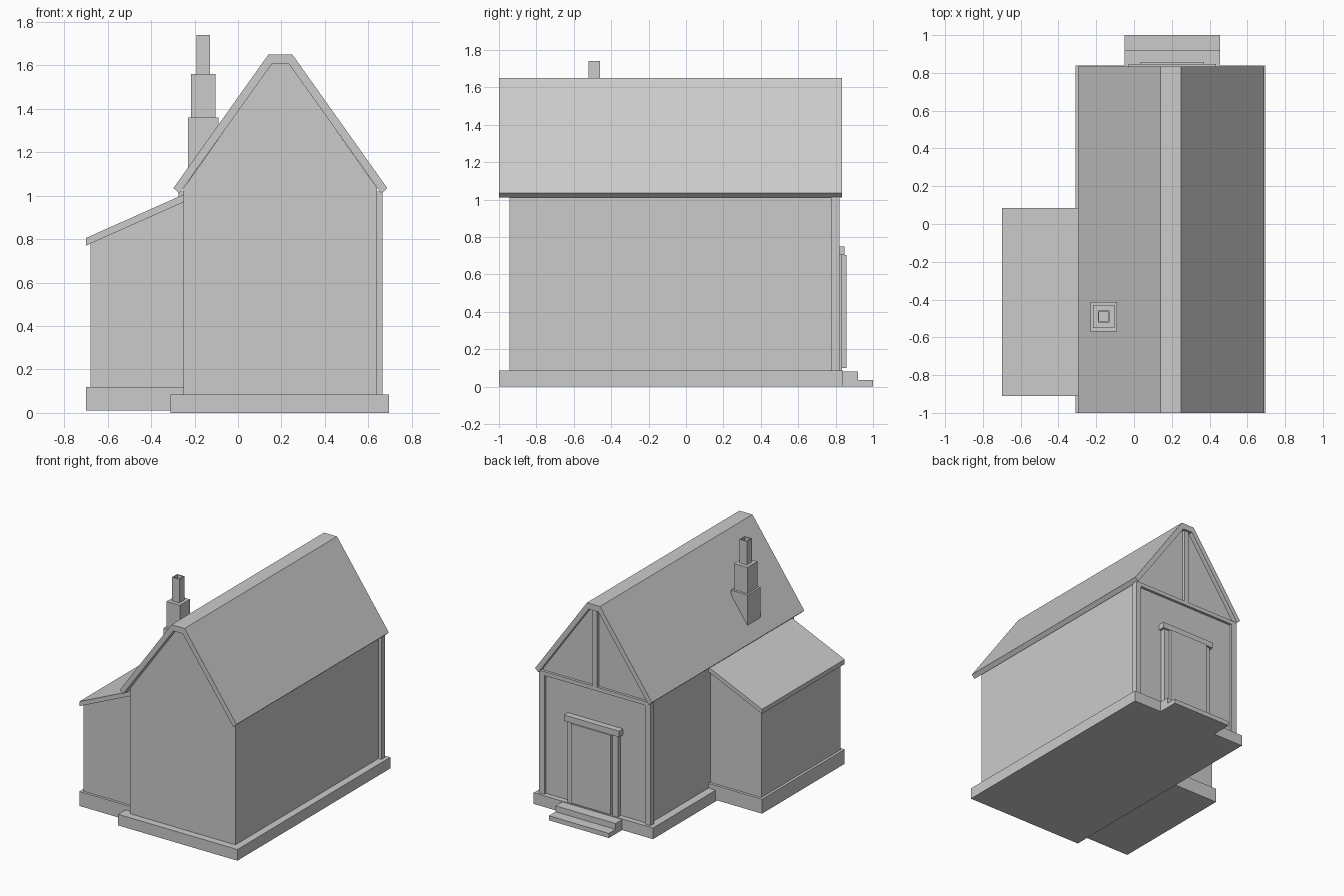
import bpy, bmesh

if "Cube" in bpy.data.objects:
    bpy.data.objects.remove(bpy.data.objects["Cube"])

CX = 0.195  # ridge line of the main house


def to_object(name, bm):
    bmesh.ops.recalc_face_normals(bm, faces=bm.faces[:])
    mesh = bpy.data.meshes.new(name)
    bm.to_mesh(mesh)
    bm.free()
    obj = bpy.data.objects.new(name, mesh)
    bpy.context.collection.objects.link(obj)
    return obj


def prism(name, profile, y0, y1):
    """Extrude an (x, z) profile along y."""
    bm = bmesh.new()
    face = bm.faces.new([bm.verts.new((x, y0, z)) for x, z in profile])
    out = bmesh.ops.extrude_face_region(bm, geom=[face])
    moved = [g for g in out["geom"] if isinstance(g, bmesh.types.BMVert)]
    bmesh.ops.translate(bm, verts=moved, vec=(0, y1 - y0, 0))
    return to_object(name, bm)


def box(name, x0, x1, y0, y1, z0, z1):
    return prism(name, [(x0, z0), (x1, z0), (x1, z1), (x0, z1)], y0, y1)


def mirrored(half):
    """Complete a profile of (offset from ridge line, z) points."""
    return [(CX + d, z) for d, z in half] + [(CX - d, z) for d, z in reversed(half)]


# Foundations and steps
box("main_foundation", -0.31, 0.695, -1.0, 0.84, 0, 0.085)
box("annex_foundation", -0.70, -0.25, -0.91, 0.085, 0.01, 0.12)
box("upper_step", -0.05, 0.455, 0.80, 0.92, 0, 0.08)
box("lower_step", -0.05, 0.455, 0.80, 1.0, 0, 0.035)

# Main house: gabled body and flat-ridged roof
prism("main_walls", mirrored([(0.445, 0.08), (0.445, 1.035), (0.04, 1.608)]), -0.945, 0.80)
prism("main_roof", mirrored([(0.04, 1.605), (0.465, 1.01), (0.492, 1.035), (0.055, 1.65)]),
      -1.0, 0.835)

# Side annex with lean-to roof
prism("annex_walls", [(-0.68, 0.11), (-0.24, 0.11), (-0.24, 0.98), (-0.68, 0.785)], -0.89, 0.065)
prism("annex_roof", [(-0.70, 0.77), (-0.24, 0.975), (-0.24, 1.01), (-0.70, 0.805)], -0.91, 0.085)

# Timber framing on the door gable
for side, label in ((-1, "left"), (1, "right")):
    a, b = sorted((CX + side * 0.425, CX + side * 0.47))
    box(f"corner_post_{label}", a, b, 0.775, 0.82, 0.08, 1.02)
box("tie_beam", CX - 0.45, CX + 0.45, 0.79, 0.82, 0.99, 1.02)
box("king_post", CX - 0.02, CX + 0.02, 0.79, 0.82, 1.01, 1.61)

# Door with jambs and lintel
box("door", 0.035, 0.37, 0.79, 0.857, 0.10, 0.705)
box("door_jamb_left", -0.01, 0.035, 0.79, 0.835, 0.08, 0.71)
box("door_jamb_right", 0.37, 0.415, 0.79, 0.835, 0.08, 0.71)
box("door_lintel", -0.03, 0.435, 0.79, 0.847, 0.705, 0.75)

# Stepped chimney with an open flue
PX, PY = -0.16, -0.49


def stack(name, hx, hy, z0, z1):
    return box(name, PX - hx, PX + hx, PY - hy, PY + hy, z0, z1)


stack("chimney_base", 0.07, 0.078, 1.06, 1.36)
stack("chimney_middle", 0.056, 0.06, 1.35, 1.56)
flue = stack("chimney_flue", 0.031, 0.031, 1.55, 1.74)
bm = bmesh.new()
bm.from_mesh(flue.data)
top = max(bm.faces, key=lambda f: f.calc_center_median().z)
bmesh.ops.inset_region(bm, faces=[top], thickness=0.009)
out = bmesh.ops.extrude_face_region(bm, geom=[top])
bmesh.ops.translate(bm, vec=(0, 0, -0.12),
                    verts=[g for g in out["geom"] if isinstance(g, bmesh.types.BMVert)])
if top.is_valid:
    bmesh.ops.delete(bm, geom=[top], context="FACES_ONLY")
bm.to_mesh(flue.data)
bm.free()
